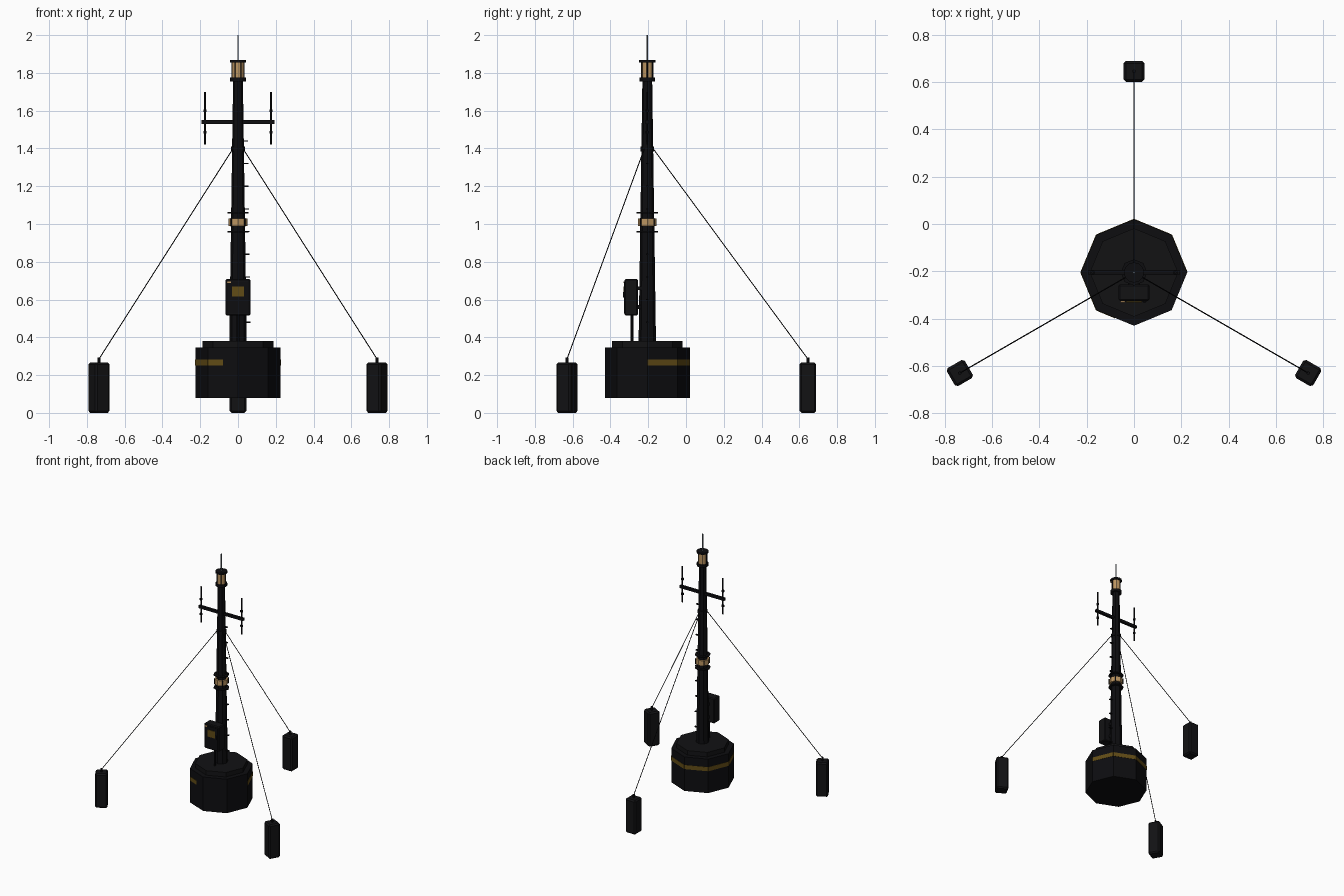
import bpy, math
from mathutils import Vector, Matrix

if "Cube" in bpy.data.objects:
    bpy.data.objects.remove(bpy.data.objects["Cube"])

CY = -0.205  # mast axis


def mat(name, rgb):
    m = bpy.data.materials.new(name)
    m.diffuse_color = (*rgb, 1)
    m.use_nodes = True
    m.node_tree.nodes["Principled BSDF"].inputs["Base Color"].default_value = m.diffuse_color
    return m


black = mat("black", (0.004, 0.004, 0.005))
charcoal = mat("charcoal", (0.006, 0.006, 0.007))
ochre = mat("ochre", (0.12, 0.072, 0.008))
amber = mat("amber", (0.50, 0.30, 0.12))
steel = mat("steel", (0.16, 0.19, 0.22))


def finish(o, name, m, bevel=0):
    o.name = name
    o.data.materials.append(m)
    if bevel:
        b = o.modifiers.new("bevel", 'BEVEL')
        b.width, b.segments = bevel, 1
    return o


def box(name, loc, size, m, bevel=0, rot=0):
    bpy.ops.mesh.primitive_cube_add(size=1, location=loc, rotation=(0, 0, rot))
    o = bpy.context.object
    o.data.transform(Matrix.Diagonal((*size, 1)))
    return finish(o, name, m, bevel)


def cone(name, z0, z1, r0, r1, m, x=0, y=CY, n=8, turn=0, bevel=0):
    bpy.ops.mesh.primitive_cone_add(vertices=n, radius1=r0, radius2=r1, depth=z1 - z0,
                                    location=(x, y, (z0 + z1) / 2), rotation=(0, 0, turn))
    return finish(bpy.context.object, name, m, bevel)


def rod(name, a, b, r, m, n=6):
    a, b = Vector(a), Vector(b)
    d = b - a
    bpy.ops.mesh.primitive_cylinder_add(vertices=n, radius=r, depth=d.length, location=(a + b) / 2)
    o = bpy.context.object
    o.rotation_euler = d.to_track_quat('Z', 'Y').to_euler()
    return finish(o, name, m)


def mast_r(z):
    return 0.046 + (0.026 - 0.046) * (z - 0.38) / 1.38


# octagonal base with smaller deck
cone("base_drum", 0.08, 0.345, 0.225, 0.225, black)
cone("base_deck", 0.345, 0.38, 0.187, 0.187, charcoal)

# painted stripe plates round the back and left of the base
apothem = 0.225 * math.cos(math.pi / 8)
edge = 2 * 0.225 * math.sin(math.pi / 8)
for i in range(6):
    a = math.radians(22.5 + 45 * i)
    w = edge if i < 5 else edge * 0.5
    shift = (w - edge) / 2
    x = apothem * math.cos(a) - shift * math.sin(a)
    y = CY + apothem * math.sin(a) + shift * math.cos(a)
    box(f"base_stripe_{i}", (x, y, 0.267), (0.004, w, 0.032), ochre, rot=a)

# tapered mast
cone("mast", 0.38, 1.765, mast_r(0.38), mast_r(1.765), black, n=8)

# amber light band between two flanges
cone("mid_light_band", 0.99, 1.03, 0.049, 0.049, amber)
for z in (0.96, 1.06):
    cone("mid_flange", z - 0.004, z + 0.004, 0.056, 0.056, black)
for i in range(4):
    a = math.radians(45 + 90 * i)
    x, y = 0.05 * math.cos(a), CY + 0.05 * math.sin(a)
    rod("band_post", (x, y, 0.988), (x, y, 1.032), 0.004, black)

# climbing rungs on the right side
for i in range(9):
    z = 0.48 + 0.12 * i
    r = mast_r(z)
    box("rung", (r + 0.008, CY, z), (0.028, 0.014, 0.006), black)

# lantern with posts, cap and lightning rod
cone("lantern_floor", 1.755, 1.775, 0.042, 0.042, black, n=12)
cone("lantern_glass", 1.775, 1.855, 0.032, 0.032, amber, n=12)
cone("lantern_cap", 1.855, 1.869, 0.043, 0.043, black, n=12)
for i in range(6):
    a = math.radians(60 * i)
    x, y = 0.033 * math.cos(a), CY + 0.033 * math.sin(a)
    rod("lantern_post", (x, y, 1.77), (x, y, 1.86), 0.003, black)
rod("lightning_rod", (0, CY, 1.865), (0, CY, 2.0), 0.0045, steel)

# cross arm with whip aerials
box("cross_arm", (0, CY, 1.54), (0.385, 0.02, 0.02), black)
for s in (-1, 1):
    x = 0.175 * s
    rod("aerial", (x, CY, 1.42), (x, CY, 1.70), 0.005, black)
    for z in (1.485, 1.54, 1.60):
        rod("aerial_collar", (x, CY, z - 0.007), (x, CY, z + 0.007), 0.010, black)

# control cabinet on the front
box("cabinet", (0, -0.290, 0.6125), (0.13, 0.07, 0.195), charcoal, 0.006)
box("cabinet_door", (0, -0.326, 0.61), (0.108, 0.004, 0.17), black)
box("warning_plate", (0, -0.329, 0.642), (0.066, 0.004, 0.054), ochre)
box("status_lamp", (-0.047, -0.328, 0.692), (0.02, 0.006, 0.009), amber)
box("door_handle", (0.044, -0.330, 0.625), (0.008, 0.008, 0.03), black)
for z in (0.56, 0.66):
    box("cabinet_bracket", (0, -0.248, z), (0.05, 0.04, 0.02), black)
rod("cabinet_conduit", (0, -0.285, 0.375), (0, -0.285, 0.52), 0.008, black, 8)

# anchor weights with eyes and guy wires
cone("guy_collar", 1.385, 1.41, 0.036, 0.036, black)
for i in range(3):
    a = math.radians(90 + 120 * i)
    c, s = math.cos(a), math.sin(a)
    x, y = 0.85 * c, CY + 0.85 * s
    box(f"anchor_weight_{i}", (x, y, 0.1335), (0.088, 0.088, 0.267), charcoal, 0.01, a)
    rod(f"anchor_eye_{i}", (x, y, 0.262), (x, y, 0.293), 0.008, black)
    rod(f"guy_wire_{i}", (x, y, 0.285), (0.03 * c, CY + 0.03 * s, 1.40), 0.0027, black, 5)
